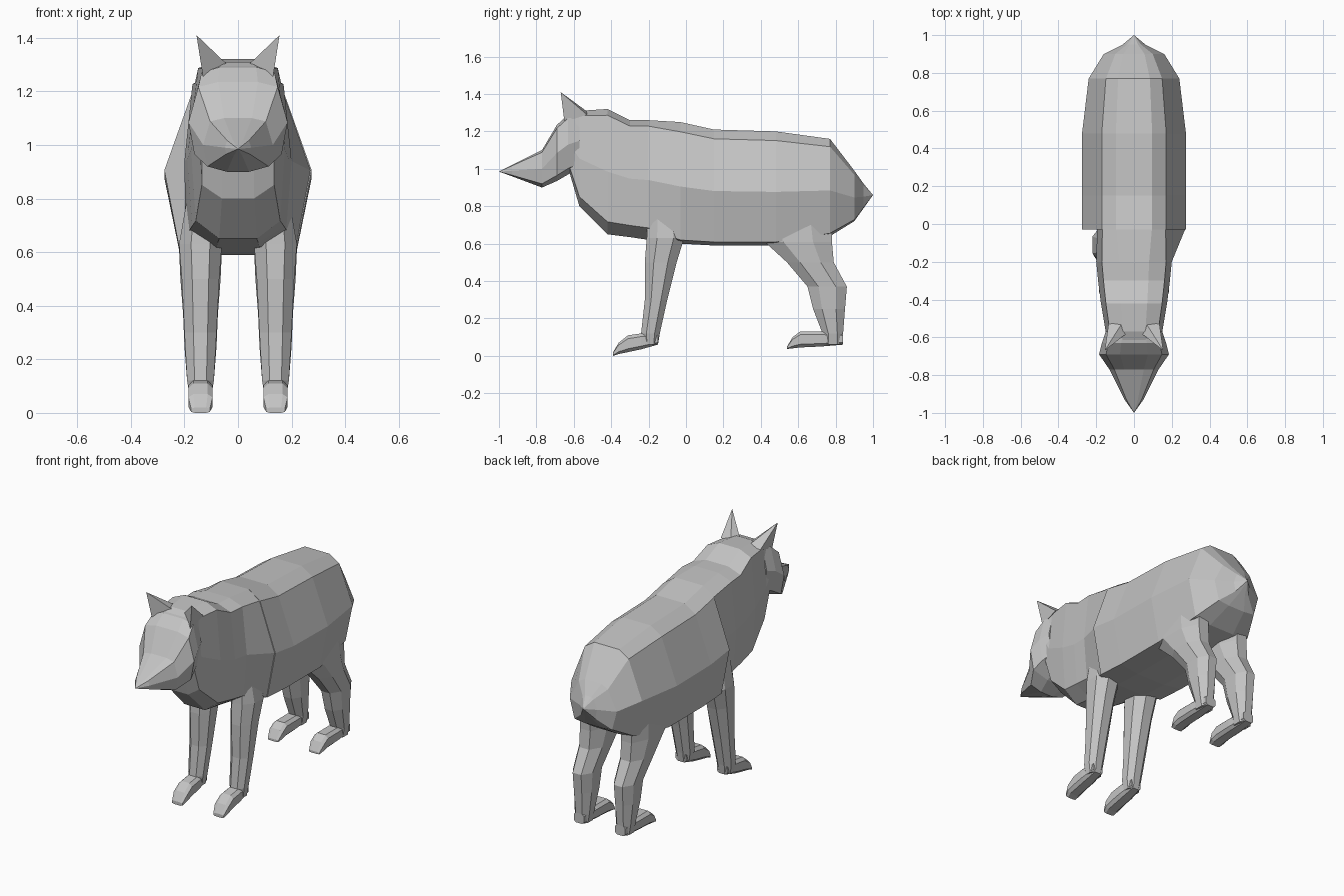
import bpy
import bmesh

default_cube = bpy.data.objects.get("Cube")
if default_cube:
    bpy.data.objects.remove(default_cube, do_unlink=True)

# One plain grey for the whole animal
GREY = (.55, .55, .55, 1)
fur = bpy.data.materials.new("plain_grey")
fur.use_nodes = True
fur.diffuse_color = GREY
fur.node_tree.nodes["Principled BSDF"].inputs["Base Color"].default_value = GREY

# Half outlines, top to bottom: fraction of the half width, fraction of the height
BARREL_OUTLINE = ((.35, 1), (.62, .92), (1, .47), (.8, .03), (.35, 0))
CHEST_OUTLINE = ((.4, 1), (.85, .95), (1, .5), (.9, .1), (.4, 0))
HEAD_OUTLINE = ((.4, 1), (.8, .94), (1, .5), (.88, .1), (.32, 0))


def loft(name, rings, tip=None):
    """Skin a list of closed rings; finish with a cap or with a pointed tip."""
    bm = bmesh.new()
    loops = [[bm.verts.new(point) for point in ring] for ring in rings]
    count = len(loops[0])
    for first, second in zip(loops, loops[1:]):
        for i in range(count):
            j = (i + 1) % count
            bm.faces.new((first[i], first[j], second[j], second[i]))
    bm.faces.new(loops[0])
    if tip:
        apex = bm.verts.new(tip)
        for i in range(count):
            bm.faces.new((loops[-1][i], loops[-1][(i + 1) % count], apex))
    else:
        bm.faces.new(loops[-1])
    bmesh.ops.recalc_face_normals(bm, faces=bm.faces[:])
    mesh = bpy.data.meshes.new(name)
    bm.to_mesh(mesh)
    bm.free()
    mesh.materials.append(fur)
    part = bpy.data.objects.new(name, mesh)
    bpy.context.collection.objects.link(part)


def section(outline, y, top, bottom, half_width, right_limit=1):
    """Upright cross-section: the left half outline and its mirrored right half."""
    left = [(x * half_width, y, bottom + z * (top - bottom)) for x, z in outline]
    right = [(-min(x, right_limit), y, z) for x, y, z in reversed(left)]
    return left + right


def chamfered(start, end, low, high, cut):
    """Eight corners of a rectangle with clipped corners."""
    da, db = (end - start) * cut, (high - low) * cut
    return [(start + da, low), (end - da, low), (end, low + db), (end, high - db),
            (end - da, high), (start + da, high), (start, high - db), (start, low + db)]


# Barrel, rump and short pointed tail: position, top, bottom, half width
barrel = [
    (-.03, 1.25, .6, .275),
    (.15, 1.21, .59, .275),
    (.48, 1.2, .59, .275),
    (.77, 1.16, .64, .24),
    (.9, .99, .72, .16),
    (.95, .92, .79, .06),
]
loft("barrel_and_tail", [section(BARREL_OUTLINE, *row) for row in barrel], (0, 1, .86))

# Chest and neck; the right flank tucks in under the edge of the barrel
chest = [
    (-.2, 1.26, .62, .2),
    (-.3, 1.26, .635, .19),
    (-.42, 1.32, .65, .175),
    (-.57, 1.31, .8, .15),
    (-.62, 1.29, .97, .15),
]
shoulder = section(BARREL_OUTLINE, -.03, 1.25, .6, .27, right_limit=.195)
loft("chest_and_neck", [shoulder] + [section(CHEST_OUTLINE, *row) for row in chest])

# Wedge-shaped head with a pointed muzzle
head = [
    (-.57, 1.3, 1, .15),
    (-.63, 1.29, .97, .17),
    (-.69, 1.235, .935, .185),
    (-.77, 1.1, .9, .13),
    (-.93, 1.02, .96, .05),
]
loft("head", [section(HEAD_OUTLINE, *row) for row in head], (0, -1, .985))

# Leg columns: height, front, back, half width
LEG_CENTRE = .14
front_leg = [
    (.8, -.2, -.03, .05),
    (.63, -.21, -.01, .08),
    (.5, -.22, -.05, .07),
    (.3, -.22, -.1, .06),
    (.12, -.24, -.14, .05),
    (.06, -.23, -.15, .04),
]
rear_leg = [
    (.78, .35, .78, .07),
    (.61, .42, .78, .08),
    (.5, .54, .79, .075),
    (.37, .65, .86, .065),
    (.25, .68, .85, .06),
    (.12, .73, .84, .05),
    (.06, .73, .84, .04),
]
# Paws, heel to toe: position, sole height, top height, half width
front_paw = [
    (-.15, .06, .12, .035),
    (-.24, .035, .12, .045),
    (-.31, .02, .11, .045),
    (-.36, .01, .07, .045),
    (-.39, 0, .02, .035),
]
rear_paw = [
    (.84, .06, .12, .035),
    (.72, .05, .13, .045),
    (.61, .045, .13, .045),
    (.57, .04, .1, .045),
    (.54, .037, .05, .035),
]

for side, sign in (("left", 1), ("right", -1)):
    middle = sign * LEG_CENTRE
    for place, leg, paw in (("front", front_leg, front_paw), ("rear", rear_leg, rear_paw)):
        loft(f"{place}_leg_{side}", [
            [(x, y, z) for x, y in chamfered(middle - half, middle + half, front, back, .28)]
            for z, front, back, half in leg])
        loft(f"{place}_paw_{side}", [
            [(x, y, z) for x, z in chamfered(middle - half, middle + half, sole, top, .2)]
            for y, sole, top, half in paw])

    # Tall pointed ear leaning forward and out
    base = [(.04, -.58, 1.3), (.13, -.65, 1.25), (.135, -.53, 1.29), (.06, -.52, 1.3)]
    loft(f"ear_{side}", [[(sign * x, y, z) for x, y, z in base]],
         (sign * .155, -.67, 1.41))
